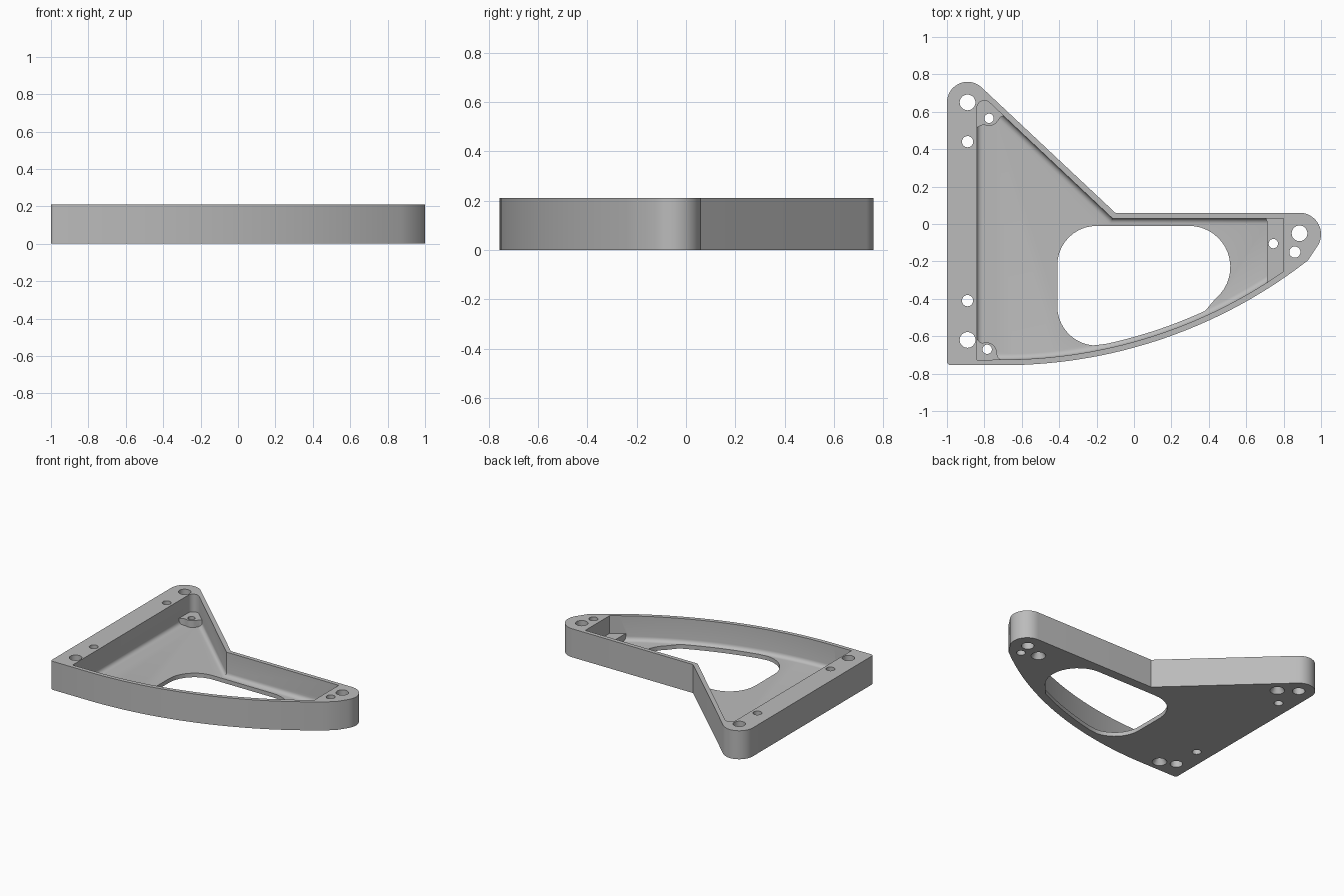
import bpy, bmesh
from math import sin, cos, radians, sqrt

if "Cube" in bpy.data.objects:
    bpy.data.objects.remove(bpy.data.objects["Cube"])

HEIGHT, FLOOR, BOSS = 0.21, 0.03, 0.08

grey = bpy.data.materials.new("satin grey")
grey.use_nodes = True
grey.diffuse_color = (0.5, 0.5, 0.5, 1)
grey.node_tree.nodes["Principled BSDF"].inputs["Base Color"].default_value = (0.5, 0.5, 0.5, 1)


def arc(cx, cy, r, start, end, n=10):
    angles = [radians(start + (end - start) * i / n) for i in range(n + 1)]
    return [(cx + r * cos(a), cy + r * sin(a)) for a in angles]


def belly(r, x0, x1, n=28):
    """Points on the large curved front edge, from x0 to x1."""
    xs = [x0 + (x1 - x0) * i / n for i in range(n + 1)]
    return [(x, 1.895 - sqrt(r * r - (x + 0.7) ** 2)) for x in xs]


def prism(name, outline, z0, z1, fillet=0):
    bm = bmesh.new()
    base = bm.faces.new([bm.verts.new((x, y, z0)) for x, y in outline])
    top = bmesh.ops.extrude_face_region(bm, geom=[base])["geom"]
    for v in top:
        if isinstance(v, bmesh.types.BMVert):
            v.co.z = z1
    bmesh.ops.recalc_face_normals(bm, faces=bm.faces)
    if fillet:
        rim = [e for e in bm.edges if all(abs(v.co.z - z0) < 1e-5 for v in e.verts)]
        bmesh.ops.bevel(bm, geom=rim, offset=fillet, segments=5, profile=0.5,
                        affect='EDGES', clamp_overlap=False)
    return finish(name, bm)


def cone(name, x, y, r0, r1, z0, z1):
    bm = bmesh.new()
    bmesh.ops.create_cone(bm, cap_ends=True, segments=32, radius1=r0, radius2=r1, depth=z1 - z0)
    bmesh.ops.translate(bm, verts=bm.verts, vec=(x, y, (z0 + z1) / 2))
    return finish(name, bm)


def finish(name, bm):
    mesh = bpy.data.meshes.new(name)
    bm.to_mesh(mesh)
    bm.free()
    mesh.materials.append(grey)
    ob = bpy.data.objects.new(name, mesh)
    bpy.context.collection.objects.link(ob)
    return ob


def combine(target, tool, operation):
    mod = target.modifiers.new("bool", 'BOOLEAN')
    mod.operation, mod.solver, mod.object = operation, 'EXACT', tool
    bpy.context.view_layer.objects.active = target
    bpy.ops.object.modifier_apply(modifier=mod.name)
    bpy.data.objects.remove(tool)


# Solid body: rounded back lug, notch, rounded tip, curved front edge
outline = (arc(-0.89, 0.65, 0.11, 180, 47, 20) + [(-0.1, 0.06)]
           + arc(0.885, -0.055, 0.115, 90, -38, 20) + belly(2.65, 0.93, -0.7)
           + arc(-0.98, -0.735, 0.02, 270, 180, 5))
bracket = prism("bracket_body", outline, 0, HEIGHT)

# Pocket with a filleted floor
pocket = ([(-0.84, -0.727)] + arc(-0.80, 0.62, 0.04, 180, 47)
          + [(-0.115, 0.03), (0.80, 0.03)] + belly(2.62, 0.80, -0.7))
combine(bracket, prism("pocket_cutter", pocket, FLOOR, 0.3, 0.03), 'DIFFERENCE')

# Screw bosses in the three pocket corners
back_boss = ([(-0.87, 0.51), (-0.84, 0.515), (-0.82, 0.527)] + arc(-0.775, 0.58, 0.055, 245, 320)
             + [(-0.715, 0.57), (-0.70, 0.577), (-0.68, 0.575), (-0.8, 0.69), (-0.87, 0.69)])
front_boss = ([(-0.87, -0.61), (-0.84, -0.615), (-0.825, -0.632)]
              + arc(-0.79, -0.69, 0.057, 110, 10)
              + [(-0.73, -0.71), (-0.71, -0.728), (-0.69, -0.74), (-0.87, -0.74)])
tip_boss = [(0.70, 0.045), (0.71, 0.015), (0.71, -0.30), (0.71, -0.32), (0.82, -0.25), (0.82, 0.045)]
for shape in (back_boss, front_boss, tip_boss):
    combine(bracket, prism("boss", shape, 0.01, BOSS), 'UNION')

# Large window through the floor
window = (arc(-0.20, -0.22, 0.21, 180, 90) + arc(0.295, -0.23, 0.22, 90, -50, 16)
          + belly(2.595, 0.38, -0.15) + arc(-0.20, -0.44, 0.21, 265, 180))
combine(bracket, prism("window_cutter", window, -0.1, 0.12), 'DIFFERENCE')

# Mounting holes through the rim
big, small = 0.042, 0.03
for x, y, r in ((-0.89, 0.65, big), (-0.89, 0.44, small), (-0.89, -0.41, small),
                (-0.89, -0.62, big), (0.885, -0.05, big), (0.86, -0.15, small)):
    combine(bracket, cone("hole_cutter", x, y, r, r, -0.1, 0.3), 'DIFFERENCE')

# Boss screw holes, countersunk from below
for x, y in ((-0.775, 0.565), (-0.785, -0.67), (0.745, -0.105)):
    combine(bracket, cone("screw_cutter", x, y, 0.025, 0.025, -0.1, 0.3), 'DIFFERENCE')
    combine(bracket, cone("countersink_cutter", x, y, 0.055, 0.02, -0.01, 0.05), 'DIFFERENCE')

bpy.ops.object.select_all(action='DESELECT')
bracket.select_set(True)
bpy.context.view_layer.objects.active = bracket
bpy.ops.object.shade_smooth_by_angle(angle=radians(30))
